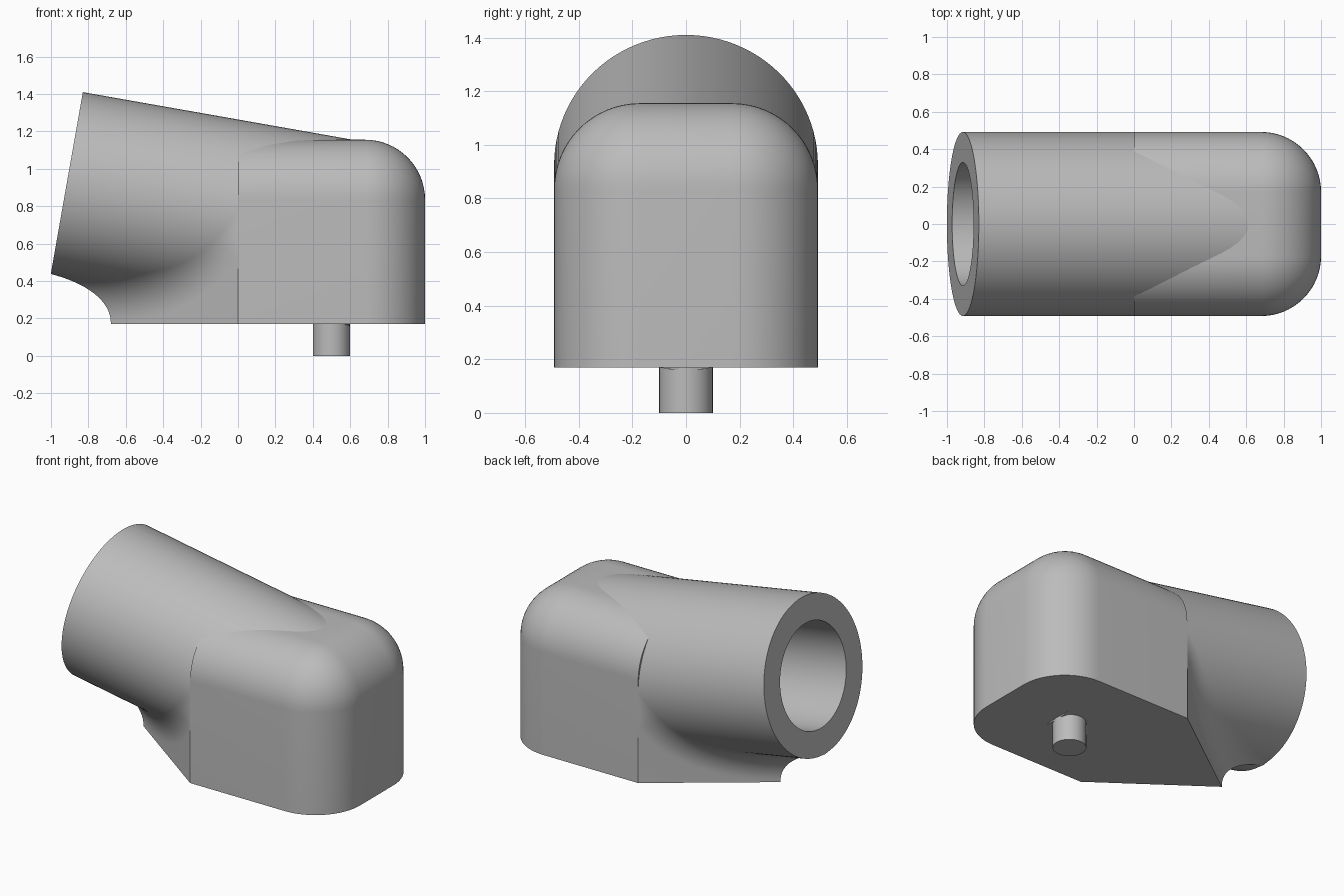
import bpy, bmesh, math
from mathutils import Vector, Matrix

if "Cube" in bpy.data.objects:
    bpy.data.objects.remove(bpy.data.objects["Cube"])

# Main dimensions
R, BORE, HALF = 0.492, 0.33, 0.492
BASE, TOP, TIP = 0.17, 1.155, -0.68
FILLET = 0.26
TILT = math.radians(10)
MOUTH = Vector((-0.915, 0, 0.925))
AXIS = Vector((math.cos(TILT), 0, -math.sin(TILT)))
UP = Vector((math.sin(TILT), 0, math.cos(TILT)))

grey = bpy.data.materials.new("plain_grey")
grey.use_nodes = True
grey.diffuse_color = (0.5, 0.5, 0.5, 1)
grey.node_tree.nodes["Principled BSDF"].inputs["Base Color"].default_value = (0.5, 0.5, 0.5, 1)


def finish(bm, name):
    mesh = bpy.data.meshes.new(name)
    bm.to_mesh(mesh)
    bm.free()
    mesh.materials.append(grey)
    ob = bpy.data.objects.new(name, mesh)
    bpy.context.collection.objects.link(ob)
    bpy.ops.object.select_all(action='DESELECT')
    ob.select_set(True)
    bpy.context.view_layer.objects.active = ob
    bpy.ops.object.shade_smooth_by_angle(angle=math.radians(30))
    return ob


def revolve(name, profile, origin, direction, steps):
    """Spin a (radius, distance) profile around a direction."""
    bm = bmesh.new()
    verts = [bm.verts.new((r, 0, h)) for r, h in profile]
    edges = [bm.edges.new(pair) for pair in zip(verts, verts[1:])]
    bmesh.ops.spin(bm, geom=verts + edges, axis=(0, 0, 1), cent=(0, 0, 0),
                   angle=math.tau, steps=steps)
    bmesh.ops.remove_doubles(bm, verts=bm.verts[:], dist=0.0005)
    bmesh.ops.recalc_face_normals(bm, faces=bm.faces[:])
    turn = direction.to_track_quat('Z', 'Y').to_matrix().to_4x4()
    bmesh.ops.transform(bm, matrix=Matrix.Translation(origin) @ turn, verts=bm.verts[:])
    return finish(bm, name)


# Tilted tube with a blind bore, and the locating pin
revolve("tube", [(0, 1.62), (R, 1.62), (R, 0), (BORE, 0), (BORE, 1.3), (0, 1.3)],
        MOUTH, AXIS, 96)
revolve("pin", [(0, 0), (0.1, 0), (0.1, 0.2), (0, 0.2)],
        Vector((0.5, 0, 0)), Vector((0, 0, 1)), 48)

# Rounded body: bevel the top and right-hand edges of a box
bm = bmesh.new()
bmesh.ops.create_cube(bm, size=1)
for v in bm.verts:
    v.co = (v.co.x + 0.5, v.co.y * 2 * HALF, TOP if v.co.z > 0 else BASE)
rounded = []
for e in bm.edges:
    mid = (e.verts[0].co + e.verts[1].co) / 2
    on_top, on_right = mid.z > TOP - 0.01, mid.x > 0.99
    on_side = abs(mid.y) > HALF - 0.01
    if (on_top and (on_right or on_side)) or (on_right and on_side):
        rounded.append(e)
bmesh.ops.bevel(bm, geom=rounded, offset=0.32, offset_type='OFFSET',
                segments=16, profile=0.5, affect='EDGES')
# Open the joint face so the bore runs through, leaving a thin rim
joint = [f for f in bm.faces if f.normal.x < -0.99]
bmesh.ops.inset_region(bm, faces=joint, thickness=0.04)
bmesh.ops.delete(bm, geom=joint, context='FACES')
finish(bm, "body")

# Pointed support under the tube, blended to it by a rolling-ball fillet
along = Vector((-TIP, HALF, 0))
side = Vector((-HALF, -TIP, 0)).normalized()
COLS, EXTRA, FAN, ARC = 30, 20, 12, 16
contacts = [(Vector((TIP, 0, 0)) + along * (i / COLS), side)
            for i in range(-EXTRA, COLS + 1)]
corner = Vector((0, HALF, 0))
contacts += [(corner, side.lerp(Vector((0, 1, 0)), i / FAN).normalized())
             for i in range(1, FAN + 1)]

bm = bmesh.new()
columns = []
for foot, out in contacts:
    c = foot + out * FILLET
    drop = math.sqrt(max(0, (R + FILLET) ** 2 - c.y ** 2))
    c.z = MOUTH.z + (-drop - UP.x * (c.x - MOUTH.x)) / UP.z
    radial = (c - MOUTH) - AXIS * (c - MOUTH).dot(AXIS)
    start, end = -out, -radial.normalized()
    angle = start.angle(end)
    points = [Vector((foot.x, foot.y, min(BASE, c.z)))]
    for j in range(ARC + 1):
        t = j / ARC
        if angle < 0.001:
            ray = start
        else:
            ray = (start * math.sin((1 - t) * angle) + end * math.sin(t * angle)) / math.sin(angle)
        points.append(c + ray * FILLET)
    columns.append([bm.verts.new(p) for p in points])

for i, (a, b) in enumerate(zip(columns, columns[1:])):
    first = 0 if EXTRA <= i < EXTRA + COLS else 1
    for j in range(first, ARC + 1):
        bm.faces.new((a[j], a[j + 1], b[j + 1], b[j]))
bm.faces.new([bm.verts.new(p) for p in ((0, 0, BASE), (TIP, 0, BASE), (0, HALF, BASE))])
bmesh.ops.remove_doubles(bm, verts=bm.verts[:], dist=0.0002)


def trim(point, normal):
    geom = bm.verts[:] + bm.edges[:] + bm.faces[:]
    cut = bmesh.ops.bisect_plane(bm, geom=geom, dist=0.00001, plane_co=point,
                                 plane_no=normal, clear_inner=True)
    return [g for g in cut["geom_cut"] if isinstance(g, bmesh.types.BMEdge)]


trim((0, 0, 0), (0, 1, 0))
rim = trim(MOUTH, AXIS)

# Close the sliver between the fillet and the tube mouth
if rim:
    strip = bmesh.ops.extrude_edge_only(bm, edges=rim)["geom"]
    for g in strip:
        if isinstance(g, bmesh.types.BMVert):
            g.co = MOUTH + (g.co - MOUTH).normalized() * (R - 0.01)
    bm.normal_update()
    flip = [g for g in strip if isinstance(g, bmesh.types.BMFace) and g.normal.dot(AXIS) > 0]
    bmesh.ops.reverse_faces(bm, faces=flip)

loose = [v for v in bm.verts if not v.link_faces]
bmesh.ops.delete(bm, geom=loose, context='VERTS')
support = finish(bm, "support")
mirror = support.modifiers.new("mirror", 'MIRROR')
mirror.use_axis = (False, True, False)
# Keep the ridge crisp by leaving the two halves unmerged
mirror.use_mirror_merge = False
